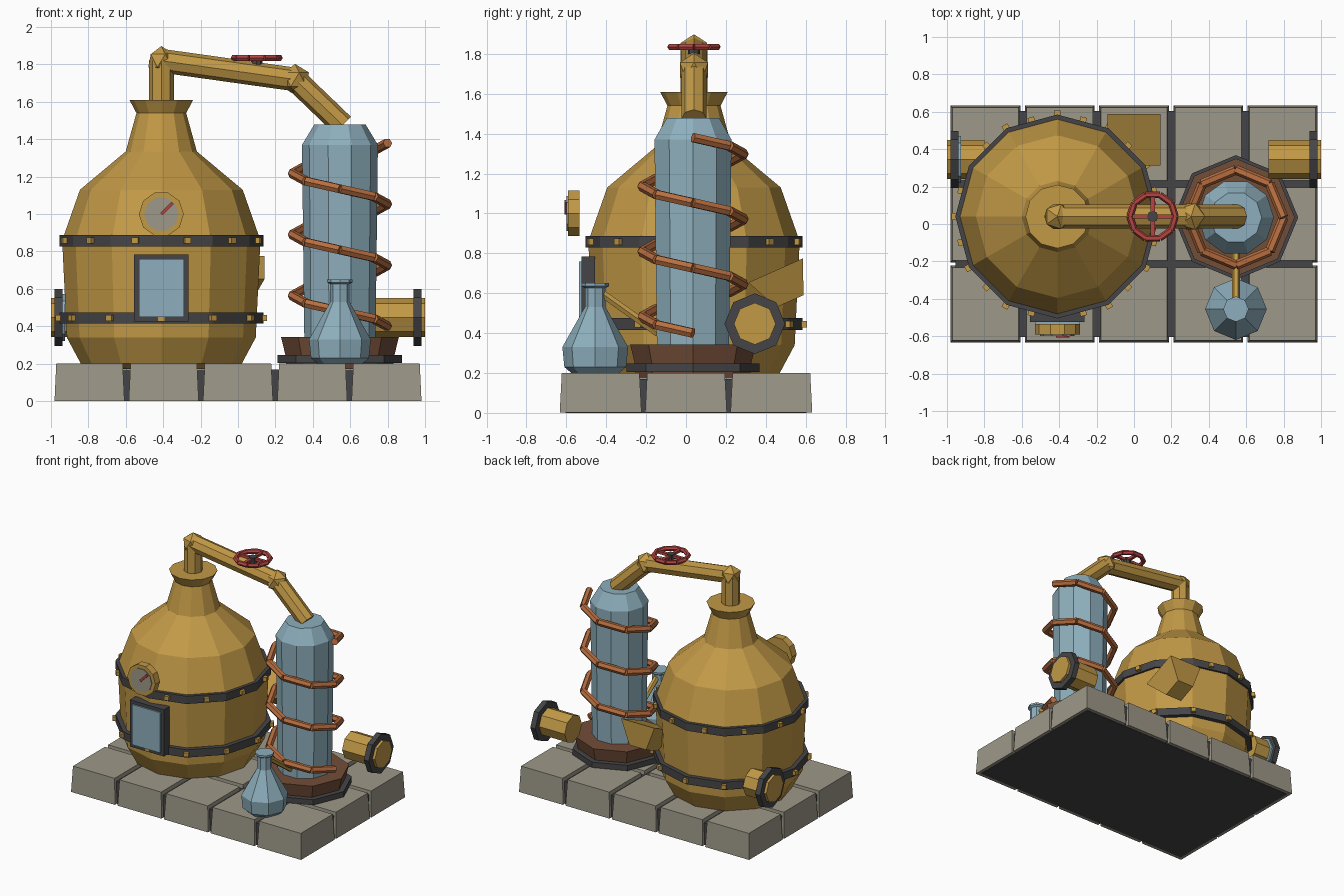
import bpy, bmesh, math
from mathutils import Matrix, Vector

cube = bpy.data.objects.get("Cube")
if cube:
    bpy.data.objects.remove(cube, do_unlink=True)


def material(name, r, g, b):
    m = bpy.data.materials.new(name)
    m.use_nodes = True
    m.diffuse_color = (r, g, b, 1)
    m.node_tree.nodes["Principled BSDF"].inputs["Base Color"].default_value = (r, g, b, 1)
    return m


GOLD = material("brass", 0.54, 0.32, 0.062)
BLUE = material("blue_glass", 0.27, 0.43, 0.51)
COPPER = material("copper", 0.48, 0.155, 0.05)
BROWN = material("brown_wood", 0.17, 0.075, 0.04)
DARK = material("dark_iron", 0.06, 0.06, 0.064)
RED = material("red_paint", 0.46, 0.06, 0.053)
STONE = material("stone", 0.34, 0.315, 0.25)


def finish(name, bm, mat, matrix):
    bmesh.ops.recalc_face_normals(bm, faces=bm.faces)
    mesh = bpy.data.meshes.new(name)
    bm.to_mesh(mesh)
    bm.free()
    mesh.materials.append(mat)
    ob = bpy.data.objects.new(name, mesh)
    ob.matrix_world = matrix
    bpy.context.collection.objects.link(ob)
    return ob


def lathe(name, profile, sides, mat, loc, rot=Matrix()):
    """Closed solid turned about local z from (radius, height) pairs."""
    bm = bmesh.new()
    rings = []
    for r, z in profile:
        turn = [2 * math.pi * i / sides for i in range(sides)]
        rings.append([bm.verts.new((r * math.cos(a), r * math.sin(a), z)) for a in turn])
    for low, high in zip(rings, rings[1:]):
        for i in range(sides):
            j = (i + 1) % sides
            bm.faces.new((low[i], low[j], high[j], high[i]))
    bm.faces.new(rings[0])
    bm.faces.new(rings[-1])
    return finish(name, bm, mat, Matrix.Translation(loc) @ rot)


def rod(name, a, b, radius, mat, sides=8):
    a, d = Vector(a), Vector(b) - Vector(a)
    rot = d.to_track_quat('Z', 'Y').to_matrix().to_4x4()
    return lathe(name, [(radius, 0), (radius, d.length)], sides, mat, a, rot)


def box(name, loc, size, mat, rot=Matrix(), taper=1.0):
    bm = bmesh.new()
    bmesh.ops.create_cube(bm, size=1)
    for v in bm.verts:
        k = taper if v.co.z > 0 else 1
        v.co = Vector((v.co.x * size[0] * k, v.co.y * size[1] * k, v.co.z * size[2]))
    return finish(name, bm, mat, Matrix.Translation(loc) @ rot)


def joint(name, loc, radius):
    bm = bmesh.new()
    bmesh.ops.create_icosphere(bm, subdivisions=1, radius=radius)
    finish(name, bm, GOLD, Matrix.Translation(loc))


# Paved base
box("mortar_slab", (0, 0, 0.085), (1.91, 1.21, 0.17), DARK)
for col in range(-2, 3):
    for row in range(-1, 2):
        box("paving_block", (col * 0.397, row * 0.428, 0.101),
            (0.374, 0.41, 0.198), STONE, taper=0.95)

# Boiling vessel
VX, VY = -0.41, 0.04
lathe("vessel", [(0.36, 0.172), (0.43, 0.2), (0.505, 0.34), (0.53, 0.86), (0.435, 1.13),
                 (0.19, 1.335), (0.133, 1.54), (0.17, 1.61)], 12, GOLD, (VX, VY, 0))
for z, offset in ((0.445, 0), (0.858, 0.5)):
    lathe("vessel_band", [(0.545, z - 0.03), (0.545, z + 0.03)], 12, DARK, (VX, VY, 0))
    reach = 0.548 if offset == 0 else 0.532
    for i in range(12):
        a = (i + offset) * math.pi / 6
        box("band_rivet", (VX + reach * math.cos(a), VY + reach * math.sin(a), z),
            (0.035, 0.035, 0.032), GOLD, Matrix.Rotation(a, 4, 'Z'))

# Window
box("window_frame", (VX, -0.49, 0.605), (0.29, 0.07, 0.36), DARK)
box("window_pane", (VX, -0.527, 0.605), (0.24, 0.018, 0.31), BLUE)

# Pressure gauge
rod("gauge_body", (VX, -0.535, 1.0), (VX, -0.592, 1.0), 0.12, GOLD, 10)
rod("gauge_face", (VX, -0.58, 1.0), (VX, -0.598, 1.0), 0.092, STONE, 10)
box("gauge_needle", (VX + 0.03, -0.602, 1.03), (0.018, 0.012, 0.085), RED,
    Matrix.Rotation(math.radians(45), 4, 'Y'))

# Feed hopper behind the vessel
box("hopper", (0, 0.485, 0.637), (0.285, 0.3, 0.17), GOLD,
    Matrix.Rotation(math.radians(204), 4, 'X'), taper=0.5)

# Side pipes with flanges
for side, inner in ((-1, 0.8), (1, 0.72)):
    rod("side_pipe", (side * inner, 0.345, 0.447), (side, 0.345, 0.447), 0.105, GOLD)
    rod("side_flange", (side * 0.938, 0.345, 0.447), (side * 0.98, 0.345, 0.447), 0.152, DARK)
rod("flange_gasket", (-0.925, 0.345, 0.447), (-0.96, 0.345, 0.447), 0.125, BLUE)

# Condenser column and its tray
CX, CY = 0.545, 0.035
lathe("tray_rim", [(0.333, 0.205), (0.333, 0.247)], 8, DARK, (CX, CY, 0))
lathe("tray", [(0.285, 0.172), (0.29, 0.24), (0.315, 0.343)], 8, BROWN, (CX, CY, 0))
lathe("column", [(0.19, 0.3), (0.203, 1.37), (0.138, 1.478)], 10, BLUE, (CX, CY, 0))

# Cooling coil
def coil_point(i):
    a = -i * math.pi / 4
    return CX + 0.255 * math.cos(a), CY + 0.255 * math.sin(a), 0.4 + i * 0.98 / 24


for i in range(24):
    rod("coil_segment", coil_point(i), coil_point(i + 1), 0.026, COPPER, 6)

# Overhead pipe
elbow_a, elbow_b = (VX, VY, 1.82), (0.305, VY, 1.72)
rod("riser_pipe", (VX, VY, 1.58), elbow_a, 0.067, GOLD)
rod("cross_pipe", elbow_a, elbow_b, 0.063, GOLD)
rod("down_pipe", elbow_b, (0.56, VY, 1.475), 0.063, GOLD)
joint("pipe_elbow", elbow_a, 0.078)
joint("pipe_elbow", elbow_b, 0.083)

# Valve wheel
WX = 0.1
rod("valve_stem", (WX, VY, 1.74), (WX, VY, 1.85), 0.03, DARK)
for i in range(10):
    a, b = i * math.pi / 5, (i + 1) * math.pi / 5
    rod("wheel_rim", (WX + 0.122 * math.cos(a), VY + 0.122 * math.sin(a), 1.835),
        (WX + 0.122 * math.cos(b), VY + 0.122 * math.sin(b), 1.835), 0.018, RED, 6)
box("wheel_spoke", (WX, VY, 1.835), (0.24, 0.022, 0.02), RED)
box("wheel_spoke", (WX, VY, 1.835), (0.022, 0.24, 0.02), RED)

# Collecting flask and spout
FY = -0.455
lathe("flask", [(0.12, 0.2), (0.155, 0.23), (0.165, 0.33), (0.052, 0.53), (0.052, 0.625),
                (0.068, 0.635), (0.068, 0.65)], 8, BLUE, (CX, FY, 0))
rod("spout", (CX, -0.43, 0.605), (CX, -0.14, 0.4), 0.022, GOLD, 6)
